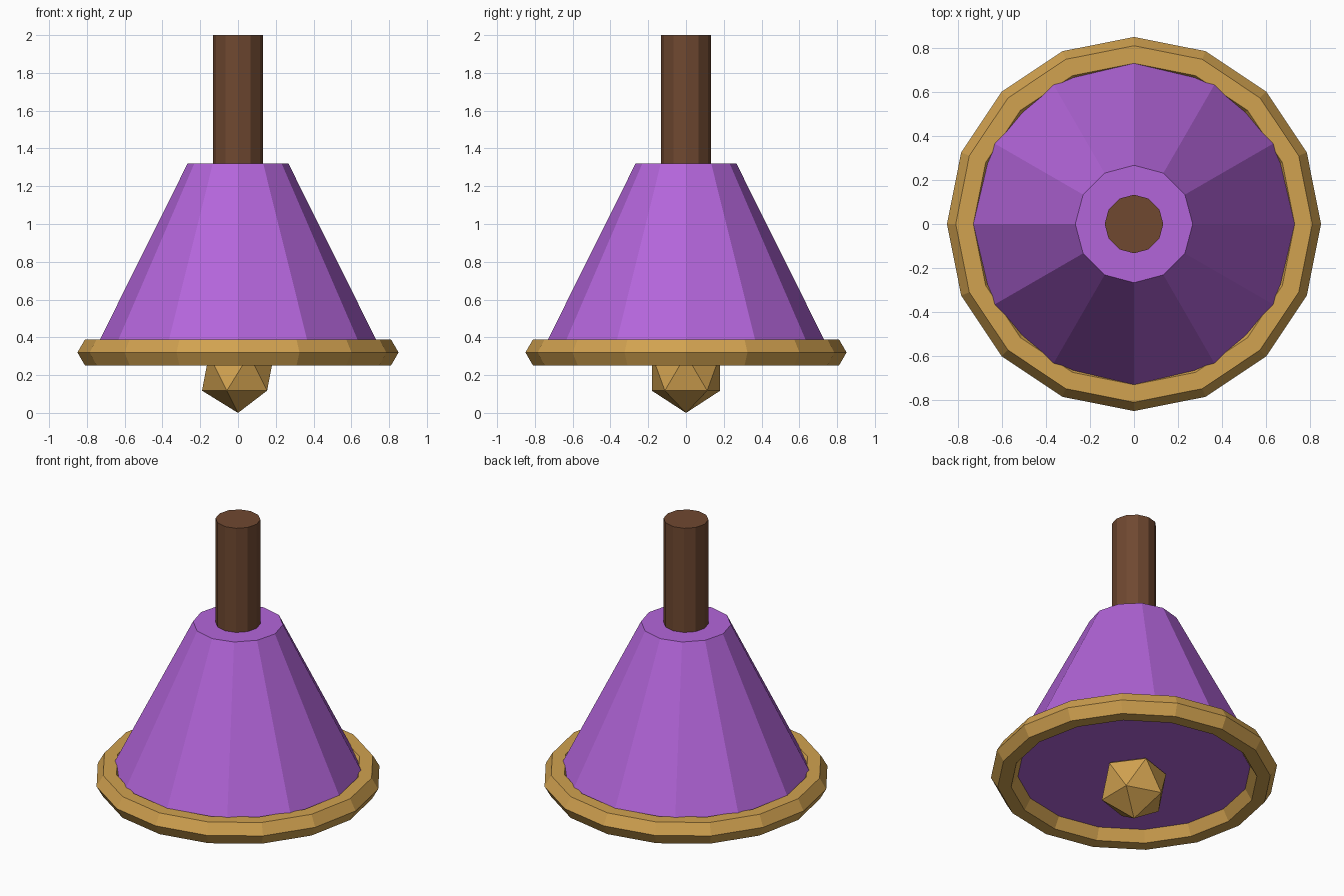
import bpy
from math import pi, cos, sin

if "Cube" in bpy.data.objects:
    bpy.data.objects.remove(bpy.data.objects["Cube"])


def finish(name, colour, obj=None):
    obj = obj or bpy.context.object
    obj.name = name
    mat = bpy.data.materials.new(name + "_colour")
    mat.diffuse_color = (*colour, 1)
    mat.use_nodes = True
    mat.node_tree.nodes["Principled BSDF"].inputs["Base Color"].default_value = mat.diffuse_color
    obj.data.materials.append(mat)
    return obj


GOLD = (0.64, 0.36, 0.08)

# bell body: tapered 12-sided cone, closed at both ends
bpy.ops.mesh.primitive_cone_add(vertices=12, radius1=0.765, radius2=0.267,
                                depth=1.0, location=(0, 0, 0.82))
finish("bell_body", (0.45, 0.13, 0.70))

# rim: low-poly ring with a hexagonal section
bpy.ops.mesh.primitive_torus_add(major_segments=16, minor_segments=6,
                                 major_radius=0.77, minor_radius=0.08,
                                 location=(0, 0, 0.32))
finish("rim", GOLD)

# handle
bpy.ops.mesh.primitive_cylinder_add(vertices=12, radius=0.133, depth=0.75,
                                    location=(0, 0, 1.625))
finish("handle", (0.16, 0.065, 0.03))

# clapper: plain icosahedron poking out of the base
bpy.ops.mesh.primitive_ico_sphere_add(subdivisions=1, radius=0.213,
                                      location=(0, 0, 0.213))
finish("clapper", GOLD)
